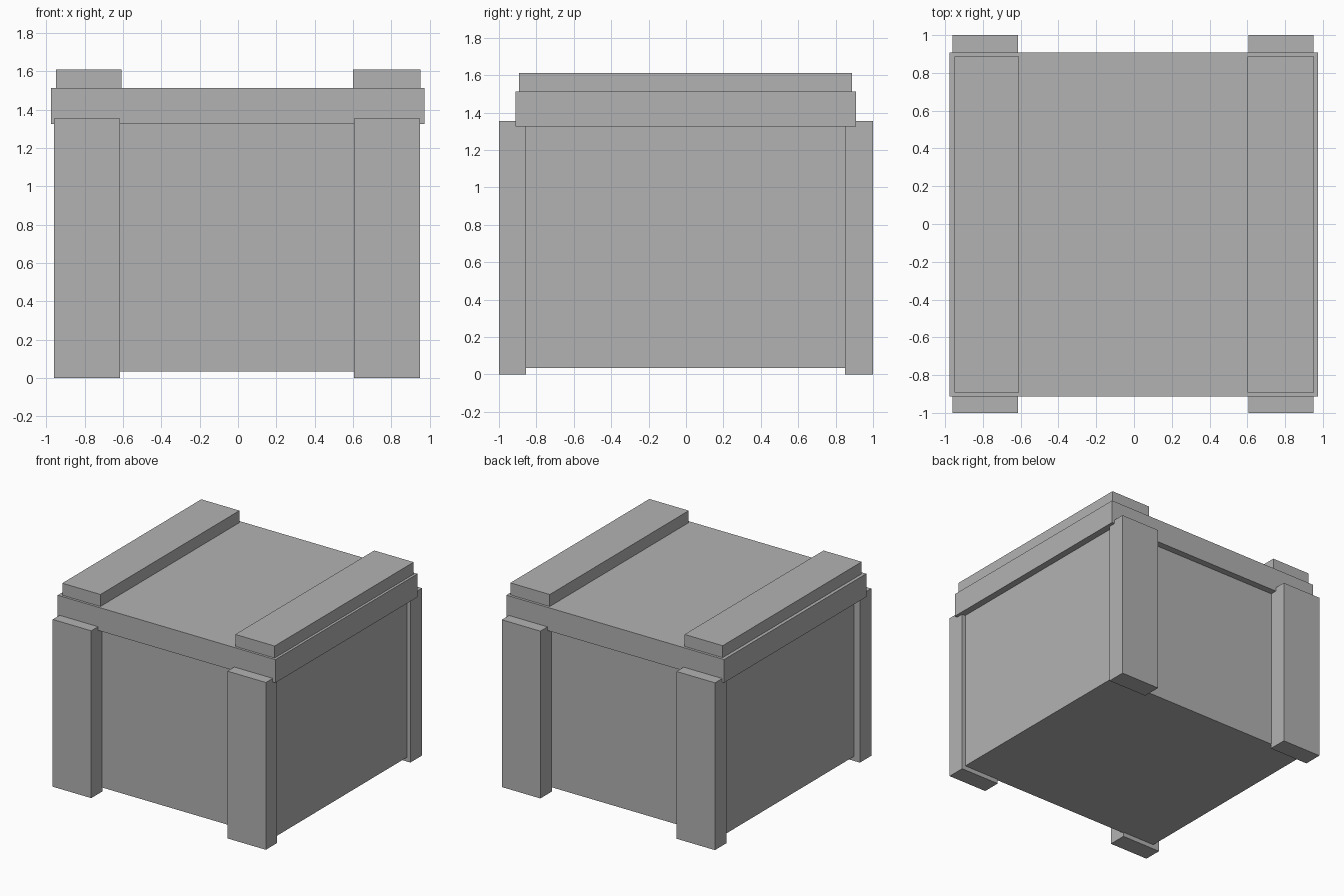
import bpy

cube = bpy.data.objects.get("Cube")
if cube:
    bpy.data.objects.remove(cube, do_unlink=True)

# Single plain grey
grey = bpy.data.materials.new("plain_grey")
grey.use_nodes = True
colour = (0.448, 0.448, 0.448, 1.0)
grey.diffuse_color = colour
grey.node_tree.nodes["Principled BSDF"].inputs["Base Color"].default_value = colour


def block(name, x, y, z):
    """Box spanning the given (low, high) ranges."""
    spans = (x, y, z)
    bpy.ops.mesh.primitive_cube_add(size=1, location=[(a + b) / 2 for a, b in spans])
    obj = bpy.context.object
    obj.name = name
    obj.scale = [b - a for a, b in spans]
    bpy.ops.object.transform_apply(location=False, rotation=False, scale=True)
    obj.data.materials.append(grey)
    return obj


# Crate body and overhanging lid
block("crate_body", (-0.905, 0.92), (-0.865, 0.855), (0.035, 1.33))
block("lid", (-0.977, 0.974), (-0.912, 0.908), (1.325, 1.513))

# Corner posts on the front and back
for side, x in (("right", (-0.96, -0.615)), ("left", (0.605, 0.95))):
    block(f"front_{side}_post", x, (-1.0, -0.855), (0, 1.355))
    block(f"back_{side}_post", x, (0.85, 1.0), (0, 1.355))

# Battens across the lid
for side, x in (("right", (-0.95, -0.608)), ("left", (0.6, 0.953))):
    block(f"lid_{side}_batten", x, (-0.892, 0.887), (1.51, 1.61))
